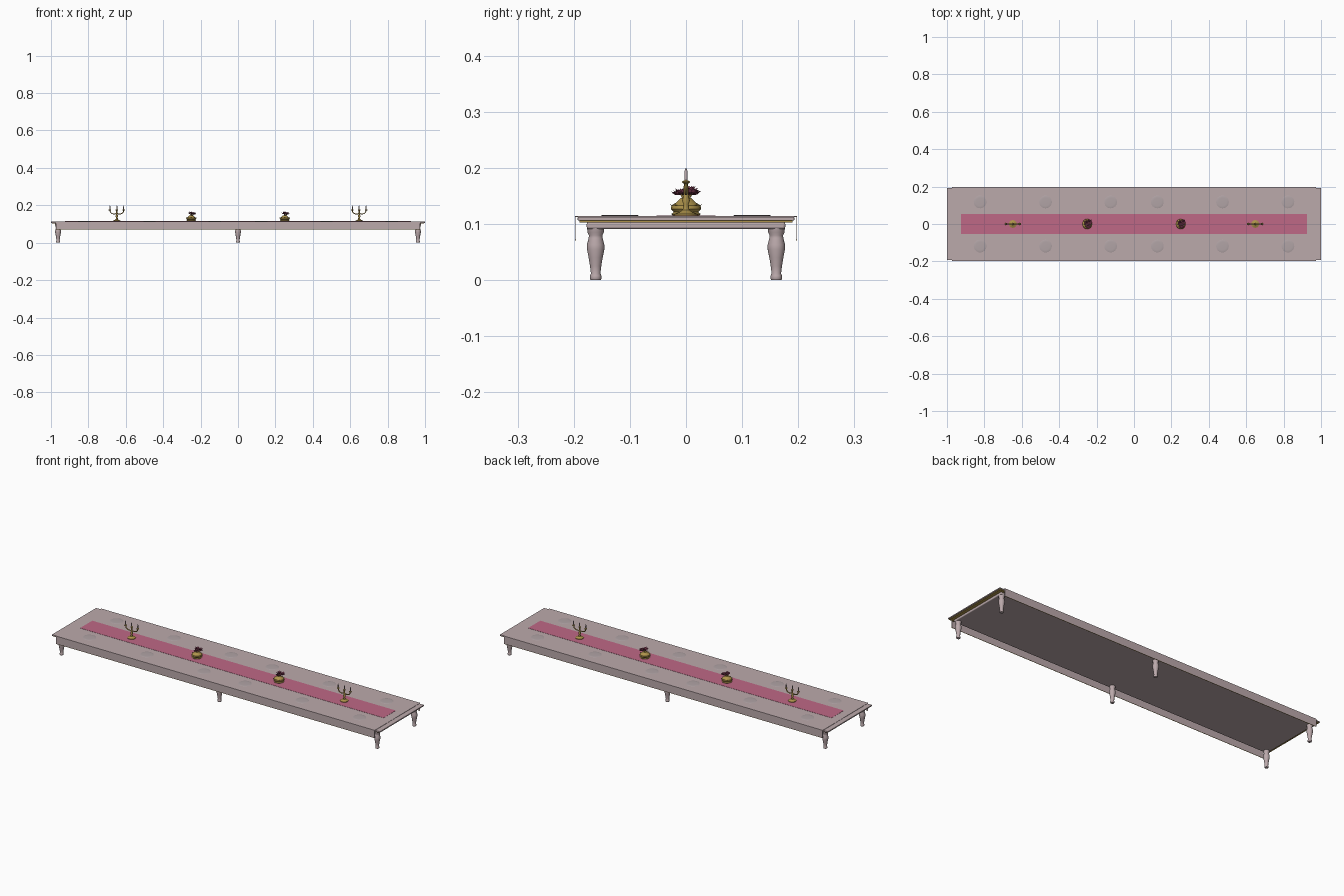
import bpy, bmesh, math, random
from mathutils import Vector, Matrix

if "Cube" in bpy.data.objects:
    bpy.data.objects.remove(bpy.data.objects["Cube"])

random.seed(4)


def mat(name, rgb):
    m = bpy.data.materials.new(name)
    m.diffuse_color = (*rgb, 1)
    m.use_nodes = True
    m.node_tree.nodes["Principled BSDF"].inputs["Base Color"].default_value = m.diffuse_color
    return m


LINEN = mat("pale mauve", (0.50, 0.40, 0.41))
SILVER = mat("plate grey", (0.44, 0.37, 0.38))
ROSE = mat("rose runner", (0.52, 0.14, 0.24))
GOLD = mat("gold", (0.42, 0.29, 0.07))
PETAL = mat("dark rose petal", (0.24, 0.05, 0.10))


def finish(bm, name, material, smooth=True):
    bmesh.ops.recalc_face_normals(bm, faces=bm.faces)
    me = bpy.data.meshes.new(name)
    bm.to_mesh(me)
    bm.free()
    me.materials.append(material)
    if smooth:
        me.shade_smooth()
        me.set_sharp_from_angle(angle=math.radians(40))
    ob = bpy.data.objects.new(name, me)
    bpy.context.collection.objects.link(ob)
    return ob


def box(name, hx, hy, z0, z1, material, bevel=0):
    bm = bmesh.new()
    bmesh.ops.create_cube(bm, size=1)
    for v in bm.verts:
        v.co = (v.co.x * 2 * hx, v.co.y * 2 * hy, z0 + (v.co.z + 0.5) * (z1 - z0))
    ob = finish(bm, name, material)
    if bevel:
        mod = ob.modifiers.new("rounded edge", "BEVEL")
        mod.width, mod.segments = bevel, 3
    return ob


def lathe(name, profile, x, y, material, sides=20):
    # profile: (radius, z) pairs, closed with caps at both ends
    bm = bmesh.new()
    rings = []
    for r, z in profile:
        rings.append([bm.verts.new((x + r * math.cos(2 * math.pi * i / sides),
                                    y + r * math.sin(2 * math.pi * i / sides), z))
                      for i in range(sides)])
    for a, b in zip(rings, rings[1:]):
        for i in range(sides):
            j = (i + 1) % sides
            bm.faces.new((a[i], a[j], b[j], b[i]))
    bm.faces.new(rings[0])
    bm.faces.new(rings[-1])
    return finish(bm, name, material)


def tube(name, points, radius, material):
    cu = bpy.data.curves.new(name, "CURVE")
    cu.dimensions = "3D"
    cu.bevel_depth, cu.bevel_resolution, cu.use_fill_caps = radius, 2, True
    cu.resolution_u = 8
    sp = cu.splines.new("BEZIER")
    sp.bezier_points.add(len(points) - 1)
    for p, co in zip(sp.bezier_points, points):
        p.co = co
        p.handle_left_type = p.handle_right_type = "AUTO"
    cu.materials.append(material)
    ob = bpy.data.objects.new(name, cu)
    bpy.context.collection.objects.link(ob)
    return ob


# Table: rounded apron, gold moulding, top slab
box("apron", 0.978, 0.177, 0.091, 0.104, LINEN, 0.004)
box("gold_moulding", 0.995, 0.190, 0.1025, 0.1065, GOLD, 0.001)
box("table_top", 1.0, 0.193, 0.106, 0.1125, LINEN, 0.0015)

# Six turned legs
LEG = [(0.009, 0), (0.0105, 0.003), (0.010, 0.008), (0.0085, 0.012), (0.010, 0.025),
       (0.0125, 0.040), (0.0155, 0.055), (0.0155, 0.063), (0.0125, 0.075),
       (0.0120, 0.080), (0.0145, 0.085), (0.0155, 0.095)]
for x in (-0.962, 0, 0.962):
    for y in (-0.161, 0.161):
        lathe("leg", LEG, x, y, LINEN)

# Tablecloth hanging over the two long sides
bm = bmesh.new()
outer = [(-0.198, 0.072), (-0.198, 0.1142), (0.198, 0.1142), (0.198, 0.072)]
inner = [(0.1965, 0.072), (0.1965, 0.1127), (-0.1965, 0.1127), (-0.1965, 0.072)]
ends = [[bm.verts.new((x, y, z)) for y, z in outer + inner] for x in (-0.972, 0.972)]
for i in range(8):
    j = (i + 1) % 8
    bm.faces.new((ends[0][i], ends[0][j], ends[1][j], ends[1][i]))
for e in ends:
    for k in range(3):
        bm.faces.new((e[k], e[k + 1], e[6 - k], e[7 - k]))
finish(bm, "tablecloth", LINEN, smooth=False)
for s in (-1, 1):
    hem = box("cloth_hem", 0.972, 0.0009, 0.071, 0.0725, GOLD)
    hem.location.y = s * 0.1973

# Table runner
box("runner", 0.925, 0.053, 0.1135, 0.1152, ROSE)

# Twelve plates
PLATE = [(0.030, 0.1135), (0.034, 0.1150), (0.032, 0.1156), (0.022, 0.1159), (0.010, 0.1162)]
for x in (0.125, 0.473, 0.823):
    for sx in (-1, 1):
        for y in (-0.118, 0.118):
            lathe("plate", PLATE, sx * x, y, SILVER, 24)

# Three-armed candelabra
STEM = [(0.021, 0.115), (0.021, 0.118), (0.012, 0.121), (0.006, 0.125), (0.0045, 0.135),
        (0.007, 0.142), (0.0045, 0.149), (0.0045, 0.165), (0.003, 0.174)]
for cx in (-0.648, 0.648):
    lathe("candelabrum_stem", STEM, cx, 0, GOLD, 16)
    for s in (-1, 1):
        tube("candelabrum_arm", [(cx, 0, 0.156), (cx + s * 0.018, 0, 0.154),
                                 (cx + s * 0.033, 0, 0.162), (cx + s * 0.037, 0, 0.174)],
             0.0025, GOLD)
    for dx in (-0.037, 0, 0.037):
        lathe("candle_cup", [(0.003, 0.171), (0.007, 0.174), (0.007, 0.176), (0.003, 0.178)],
              cx + dx, 0, GOLD, 12)
        lathe("candle", [(0.0027, 0.176), (0.0025, 0.195), (0.0008, 0.200)], cx + dx, 0, LINEN, 10)

# Flower bowls with pointed gold leaves and open blossoms
BOWL = [(0.024, 0.115), (0.026, 0.118), (0.022, 0.121), (0.027, 0.127),
        (0.026, 0.133), (0.018, 0.138), (0.010, 0.146)]


def add_petal(bm, base, heading, lift, length, width):
    # diamond-shaped folded petal, pointing outward and upward
    out = Vector((math.cos(heading), math.sin(heading), 0))
    side = Vector((-out.y, out.x, 0)) * width
    tip = base + out * length + Vector((0, 0, lift))
    mid = base.lerp(tip, 0.6)
    pts = [base, mid + side, tip, mid - side, mid - Vector((0, 0, 0.003)), mid + Vector((0, 0, 0.001))]
    v = [bm.verts.new(p) for p in pts]
    for k in range(4):
        bm.faces.new((v[k], v[(k + 1) % 4], v[4]))
        bm.faces.new((v[(k + 1) % 4], v[k], v[5]))


for cx in (-0.25, 0.25):
    lathe("flower_bowl", BOWL, cx, 0, GOLD, 16)
    bm = bmesh.new()
    for i in range(8):
        add_petal(bm, Vector((cx, 0, 0.126)), i * math.pi / 4, 0.009, 0.030, 0.007)
    finish(bm, "gold_leaves", GOLD, smooth=False)
    bm = bmesh.new()
    for dx, dy, z in ((0.004, -0.009, 0.152), (0.012, 0.010, 0.152), (-0.002, 0.006, 0.155)):
        for ring, (length, lift) in enumerate(((0.017, 0.006), (0.011, 0.011))):
            for i in range(7):
                add_petal(bm, Vector((cx + dx, dy, z)), (i + ring / 2) * 2 * math.pi / 7,
                          lift + random.uniform(-0.002, 0.002), length, 0.005)
    finish(bm, "blossoms", PETAL, smooth=False)
    for dx, dy in ((0.004, -0.009), (0.012, 0.010), (-0.002, 0.006)):
        tube("flower_stalk", [(cx, 0, 0.138), (cx + dx, dy, 0.154)], 0.002, GOLD)
